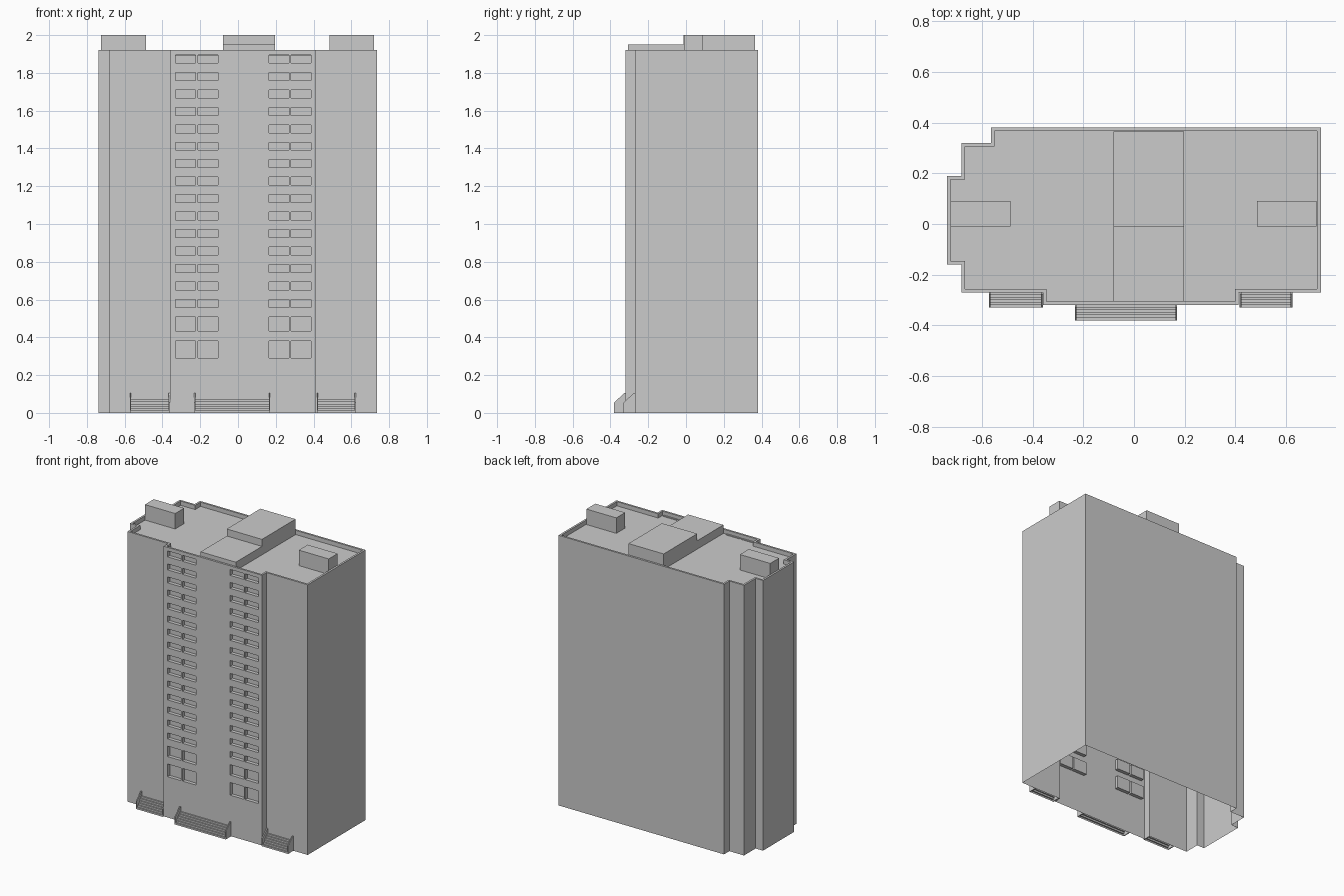
import bpy, bmesh
from mathutils import Vector

if "Cube" in bpy.data.objects:
    bpy.data.objects.remove(bpy.data.objects["Cube"])

TOP, ROOF, RIM = 1.92, 1.89, 0.014
FRONT = -0.32


def make(name, faces):
    """Object from a list of polygons, with coincident corners welded."""
    bm = bmesh.new()
    for f in faces:
        bm.faces.new([bm.verts.new(p) for p in f])
    bmesh.ops.remove_doubles(bm, verts=bm.verts, dist=1e-5)
    me = bpy.data.meshes.new(name)
    bm.to_mesh(me)
    bm.free()
    ob = bpy.data.objects.new(name, me)
    bpy.context.collection.objects.link(ob)
    return ob


def prism(name, outline, place, a, b):
    """Closed solid: 2D outline (counterclockwise) swept from a to b."""
    n = len(outline)
    lo = [place(u, v, a) for u, v in outline]
    hi = [place(u, v, b) for u, v in outline]
    return make(name, [lo[::-1], hi] + [
        (lo[i], lo[(i + 1) % n], hi[(i + 1) % n], hi[i]) for i in range(n)])


def box(name, x0, x1, y0, y1, z0, z1):
    return prism(name, [(x0, y0), (x1, y0), (x1, y1), (x0, y1)],
                 lambda u, v, w: (u, v, w), z0, z1)


def inset(pts, d):
    """Mitred inward offset of a right-angled counterclockwise outline."""
    out = []
    for i, p in enumerate(pts):
        e1 = (Vector(p) - Vector(pts[i - 1])).normalized()
        e2 = (Vector(pts[(i + 1) % len(pts)]) - Vector(p)).normalized()
        out.append((p[0] - d * (e1.y + e2.y), p[1] + d * (e1.x + e2.x)))
    return out


# Tower shell with parapet and sunken roof, open underneath
plan = [(-0.36, FRONT), (0.412, FRONT), (0.412, -0.27), (0.737, -0.27),
        (0.737, 0.38), (-0.565, 0.38), (-0.565, 0.32), (-0.68, 0.32),
        (-0.68, 0.19), (-0.738, 0.19), (-0.738, -0.16), (-0.68, -0.16),
        (-0.68, -0.27), (-0.36, -0.27)]
inner = inset(plan, RIM)
faces = [[(x, y, ROOF) for x, y in inner]]
for i in range(len(plan)):
    p, q = plan[i], plan[(i + 1) % len(plan)]
    r, s = inner[i], inner[(i + 1) % len(plan)]
    if i > 0:  # the front bay is built separately with its windows
        faces.append([(*p, 0), (*q, 0), (*q, TOP), (*p, TOP)])
    faces.append([(*p, TOP), (*q, TOP), (*s, TOP), (*r, TOP)])
    faces.append([(*r, TOP), (*s, TOP), (*s, ROOF), (*r, ROOF)])
make("tower_shell", faces)

# Front bay: wall grid with recessed windows
xs = [-0.36, -0.33, -0.225, -0.213, -0.107, 0.163, 0.27, 0.28, 0.387, 0.412]
zs = [0, 0.29, 0.38, 0.433, 0.507]
for k in range(15):
    c = 0.58 + k * 0.0924
    zs += [c - 0.021, c + 0.021]
zs.append(TOP)
BACK = FRONT + 0.025
faces = []
for i in range(len(xs) - 1):
    for j in range(len(zs) - 1):
        x0, x1, z0, z1 = xs[i], xs[i + 1], zs[j], zs[j + 1]
        rim = [(x0, z0), (x1, z0), (x1, z1), (x0, z1)]
        if i % 2 and j % 2:
            faces.append([(x, BACK, z) for x, z in rim])
            for k in range(4):
                (a, b), (c, d) = rim[k], rim[(k + 1) % 4]
                faces.append([(a, FRONT, b), (c, FRONT, d), (c, BACK, d), (a, BACK, b)])
        else:
            faces.append([(x, FRONT, z) for x, z in rim])
make("front_window_bay", faces)

# Rooftop structures
box("roof_hut_left", -0.725, -0.487, -0.01, 0.09, ROOF, 2.0)
box("roof_hut_right", 0.485, 0.72, -0.01, 0.09, ROOF, 2.0)
stair = [(-0.306, ROOF), (0.365, ROOF), (0.365, 2.0), (-0.012, 2.0),
         (-0.012, 1.95), (-0.306, 1.95)]
prism("roof_machine_room", stair, lambda u, v, w: (w, u, v), -0.08, 0.197)


# Entrance stairs between thin sloped cheek walls
def entrance(name, x0, x1, wall, steps=6, rise=0.072, depth=0.06):
    y0, t = wall - depth, 0.007
    cheek = [(y0, 0), (wall, 0), (wall, 0.105), (wall - 0.007, 0.105), (y0, 0.055)]
    for side, a in (("left", x0), ("right", x1 - t)):
        prism(f"{name}_cheek_{side}", cheek, lambda u, v, w: (w, u, v), a, a + t)
    path = [(y0, 0)]
    for k in range(steps):
        z = rise * (k + 1) / steps
        path += [(y0 + depth * k / steps, z), (y0 + depth * (k + 1) / steps, z)]
    make(f"{name}_steps", [
        [(x0 + t, *p), (x1 - t, *p), (x1 - t, *q), (x0 + t, *q)]
        for p, q in zip(path, path[1:])])


entrance("left_entrance", -0.573, -0.36, -0.27)
entrance("main_entrance", -0.233, 0.17, FRONT)
entrance("right_entrance", 0.417, 0.625, -0.27)
